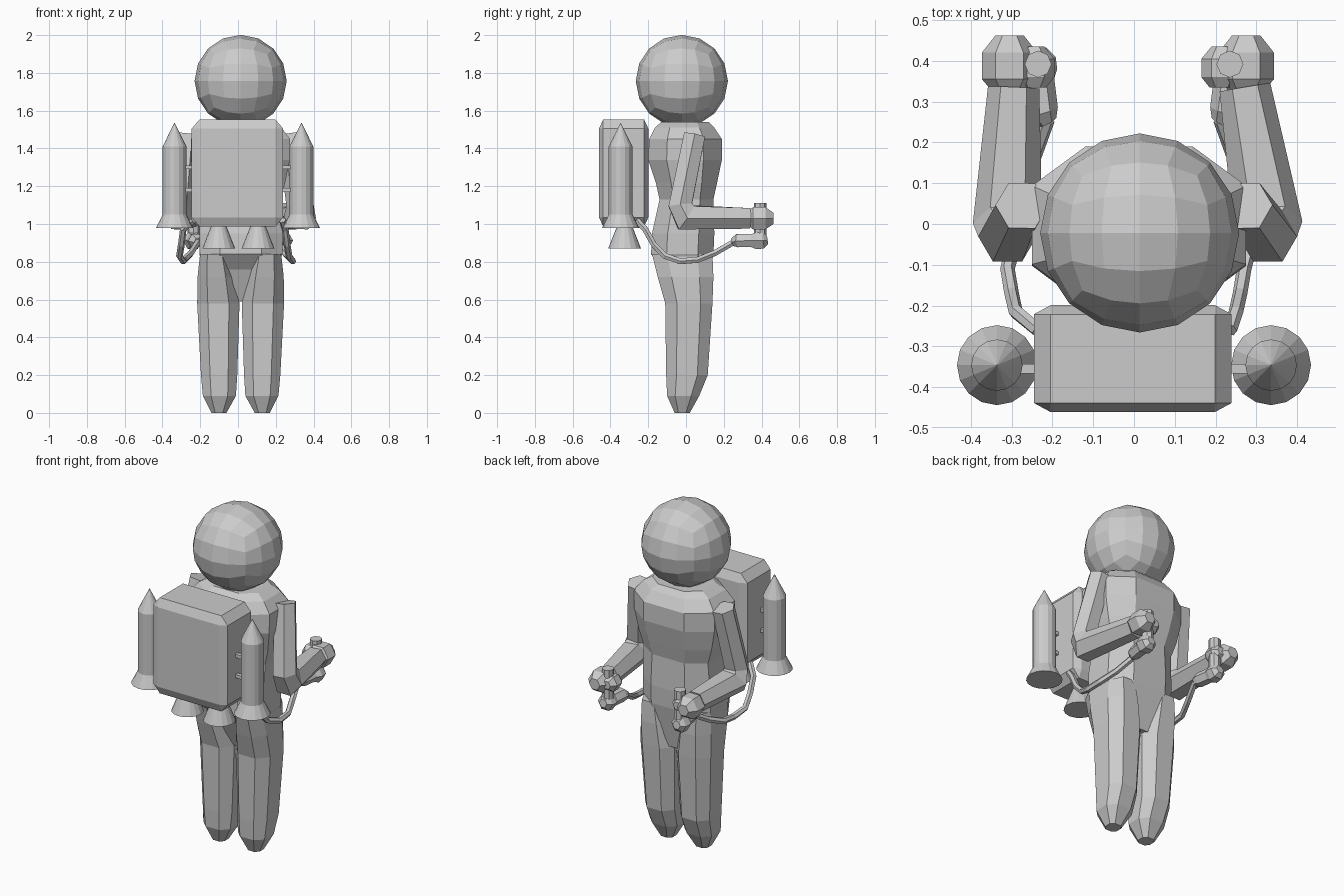
import bpy, bmesh, math
from mathutils import Vector

if "Cube" in bpy.data.objects:
    bpy.data.objects.remove(bpy.data.objects["Cube"])


def make(name, bm):
    bmesh.ops.recalc_face_normals(bm, faces=bm.faces[:])
    me = bpy.data.meshes.new(name)
    bm.to_mesh(me)
    bm.free()
    ob = bpy.data.objects.new(name, me)
    bpy.context.collection.objects.link(ob)
    return ob


def skin(name, rings):
    """Bridge a list of point rings and cap both ends."""
    bm = bmesh.new()
    vs = [[bm.verts.new(p) for p in r] for r in rings]
    n = len(vs[0])
    for a, b in zip(vs, vs[1:]):
        for i in range(n):
            j = (i + 1) % n
            bm.faces.new((a[i], a[j], b[j], b[i]))
    bm.faces.new(vs[0])
    bm.faces.new(vs[-1])
    return make(name, bm)


def body_loft(name, sections, c=0.5):
    """Chamfered-rectangle sections: (z, x0, x1, y0, y1)."""
    shape = [(1, c), (c, 1), (-c, 1), (-1, c), (-1, -c), (-c, -1), (c, -1), (1, -c)]
    rings = []
    for z, x0, x1, y0, y1 in sections:
        rings.append([((x0 + x1) / 2 + u * (x1 - x0) / 2,
                       (y0 + y1) / 2 + v * (y1 - y0) / 2, z) for u, v in shape])
    return skin(name, rings)


def tube(name, path, sides=6):
    """Tube along points (x, y, z, radius)."""
    pts = [Vector(p[:3]) for p in path]
    rings = []
    for i, p in enumerate(pts):
        t = Vector()
        if i:
            t += (p - pts[i - 1]).normalized()
        if i < len(pts) - 1:
            t += (pts[i + 1] - p).normalized()
        t.normalize()
        u = t.cross(Vector((1, 0, 0))).normalized()
        v = u.cross(t)
        rings.append([p + path[i][3] * (math.cos(a) * u + math.sin(a) * v)
                      for a in (2 * math.pi * (k + 0.5) / sides for k in range(sides))])
    return skin(name, rings)


def turned(name, x, y, profile, sides=16):
    """Vertical turned part from (radius, z) pairs."""
    return skin(name, [[(x + r * math.cos(2 * math.pi * k / sides),
                         y + r * math.sin(2 * math.pi * k / sides), z)
                        for k in range(sides)] for r, z in profile])


def box(name, loc, size, bevel=0):
    bm = bmesh.new()
    bmesh.ops.create_cube(bm, size=1)
    if bevel:
        bmesh.ops.bevel(bm, geom=bm.edges[:], offset=bevel, segments=1, affect='EDGES')
    for v in bm.verts:
        v.co = Vector(loc) + v.co * Vector(size)
    return make(name, bm)


# Helmet: subdivided cube pushed out to a sphere
bm = bmesh.new()
bmesh.ops.create_cube(bm, size=2)
bmesh.ops.subdivide_edges(bm, edges=bm.edges[:], cuts=3, use_grid_fill=True)
for v in bm.verts:
    q = Vector([math.tan(c * math.pi / 4) for c in v.co])
    v.co = Vector((0.014, -0.022, 1.757)) + q.normalized() * 0.244
make("helmet", bm)

# Torso down to the crotch
body_loft("torso", [
    (0.59, -0.05, 0.08, -0.05, 0.10), (0.76, -0.17, 0.20, -0.12, 0.13),
    (0.84, -0.205, 0.235, -0.185, 0.145), (0.95, -0.205, 0.235, -0.18, 0.15),
    (1.13, -0.195, 0.225, -0.14, 0.145), (1.22, -0.225, 0.25, -0.16, 0.165),
    (1.34, -0.25, 0.275, -0.20, 0.19), (1.45, -0.25, 0.275, -0.195, 0.19),
    (1.51, -0.20, 0.23, -0.165, 0.15), (1.54, -0.15, 0.18, -0.13, 0.12)])

for s, side in ((-1, "left"), (1, "right")):
    # Legs
    def leg_row(z, a, b, y0, y1):
        return (z, *sorted((0.014 + s * a, 0.014 + s * b)), y0, y1)
    body_loft(side + "_leg", [
        leg_row(0.0, 0.075, 0.155, -0.06, 0.02), leg_row(0.09, 0.025, 0.2, -0.10, 0.07),
        leg_row(0.2, 0.018, 0.21, -0.105, 0.115), leg_row(0.58, 0.006, 0.23, -0.11, 0.14),
        leg_row(0.72, 0.03, 0.228, -0.15, 0.145), leg_row(0.84, 0.06, 0.215, -0.18, 0.14)])

    # Arm: shoulder, elbow, wrist
    ex, wx, hx = (0.31, 0.295, 0.305) if s < 0 else (0.328, 0.272, 0.275)
    tube(side + "_arm", [
        (s * 0.275, 0.045, 1.47, 0.065), (s * ex, -0.03, 1.10, 0.072),
        (s * ex, 0.0, 1.035, 0.085), (s * wx, 0.335, 1.03, 0.063)])
    # Fist with curled fingers on the inner side
    tube(side + "_hand", [
        (s * hx, 0.325, 1.03, 0.042), (s * hx, 0.355, 1.03, 0.068),
        (s * hx, 0.42, 1.03, 0.068), (s * hx, 0.462, 1.03, 0.035)])
    tube(side + "_fingers", [
        (s * (hx - 0.06), 0.335, 1.03, 0.03), (s * (hx - 0.06), 0.36, 1.03, 0.05),
        (s * (hx - 0.06), 0.405, 1.03, 0.05), (s * (hx - 0.06), 0.435, 1.03, 0.025)])

    # Control stick, its lower grip and the hose back to the pack
    gx = s * 0.235
    turned(side + "_control_stick", gx, 0.392, [(0.033, 0.9), (0.033, 1.11)], 8)
    tube(side + "_control_grip", [
        (s * 0.212, 0.25, 0.905, 0.024), (s * 0.225, 0.275, 0.912, 0.04),
        (s * 0.235, 0.35, 0.912, 0.04), (s * 0.24, 0.375, 0.912, 0.052),
        (s * 0.24, 0.41, 0.912, 0.048), (s * 0.24, 0.432, 0.915, 0.025)])
    bow = 0.29 if s < 0 else 0.25
    tube(side + "_hose", [
        (s * 0.235, -0.26, 1.02, 0.018), (s * bow, -0.215, 0.97, 0.018),
        (s * (bow + 0.01), -0.17, 0.89, 0.018), (s * (bow + 0.02), -0.11, 0.83, 0.018),
        (s * 0.29, -0.03, 0.803, 0.018), (s * 0.285, 0.06, 0.81, 0.018),
        (s * 0.25, 0.15, 0.845, 0.018), (s * 0.212, 0.255, 0.905, 0.018)])

    # Side rocket with nose cone and flared nozzle
    turned(side + "_rocket", s * 0.336, -0.346, [
        (0.098, 0.98), (0.063, 1.05), (0.063, 1.41), (0.001, 1.535)])
    for i, z in enumerate((1.18, 1.30)):
        box(f"{side}_rocket_mount_{i}", (s * 0.26, -0.355, z), (0.06, 0.024, 0.02))
    # Bottom thruster
    turned(side + "_thruster", 0.002 + s * 0.104, -0.325, [(0.087, 0.87), (0.036, 1.0)])

# Pack: chamfered box
box("pack", (-0.003, -0.33, 1.27), (0.485, 0.262, 0.565), 0.085)
